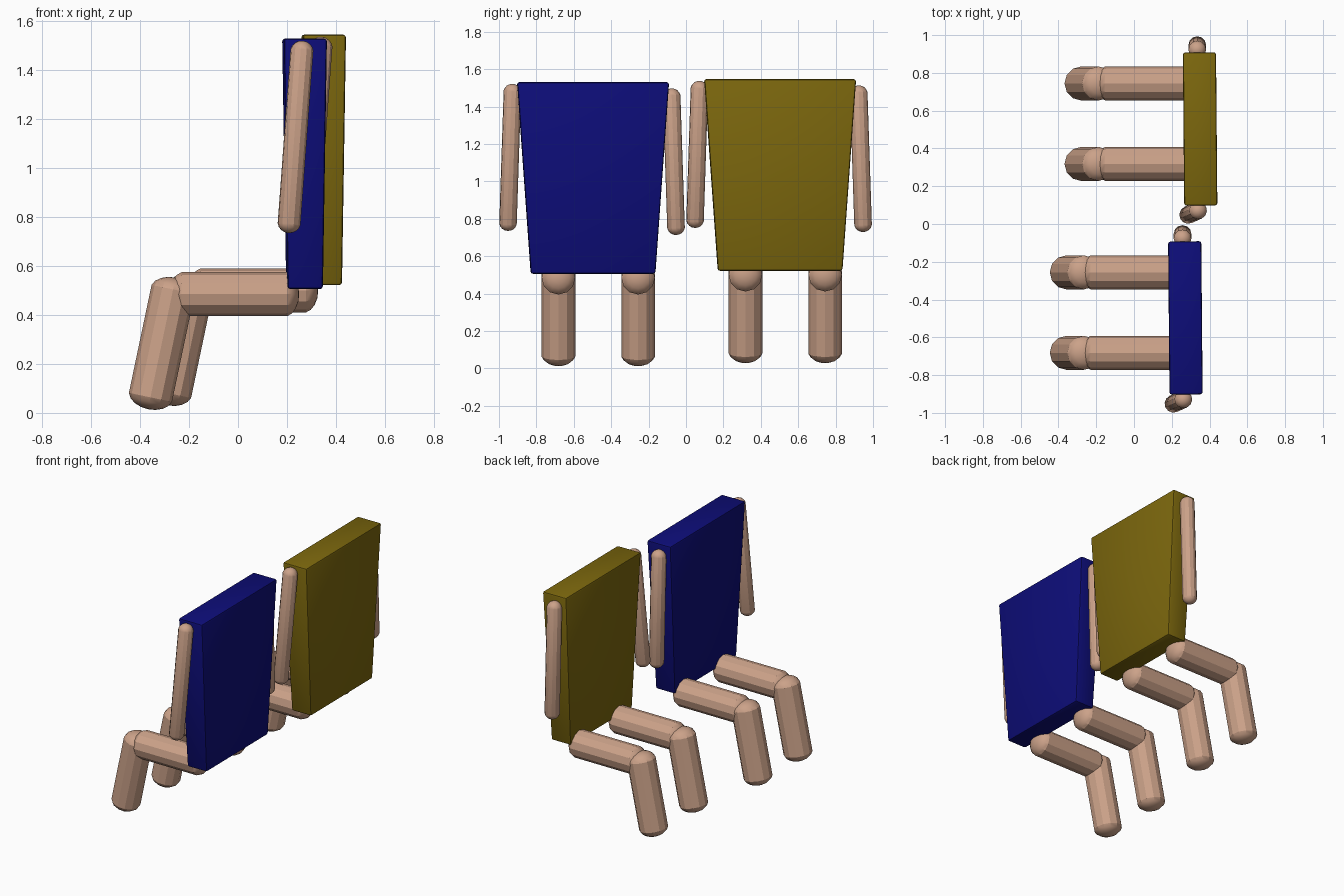
import bpy, bmesh, math
from mathutils import Vector

cube = bpy.data.objects.get("Cube")
if cube:
    bpy.data.objects.remove(cube, do_unlink=True)


def material(name, rgb):
    m = bpy.data.materials.new(name)
    m.use_nodes = True
    m.diffuse_color = (*rgb, 1)
    m.node_tree.nodes["Principled BSDF"].inputs["Base Color"].default_value = (*rgb, 1)
    return m


skin = material("skin", (0.60, 0.36, 0.25))
blue = material("dark blue", (0.004, 0.004, 0.19))
olive = material("olive yellow", (0.2, 0.135, 0.004))


def finish(name, bm, mat, angle):
    mesh = bpy.data.meshes.new(name)
    bm.to_mesh(mesh)
    bm.free()
    mesh.materials.append(mat)
    ob = bpy.data.objects.new(name, mesh)
    bpy.context.collection.objects.link(ob)
    bpy.ops.object.select_all(action="DESELECT")
    ob.select_set(True)
    bpy.context.view_layer.objects.active = ob
    bpy.ops.object.shade_smooth_by_angle(angle=math.radians(angle))
    return ob


# Faceted limb with domed ends, running from tip to tip
def limb(name, start, end, radius, cap, offset):
    start, end = Vector(start) + offset, Vector(end) + offset
    axis = end - start
    half = axis.length / 2 - cap
    bm = bmesh.new()
    bmesh.ops.create_uvsphere(bm, u_segments=12, v_segments=9, radius=1)
    widest = max(v.co.xy.length for v in bm.verts)
    for v in bm.verts:
        side = math.copysign(half, v.co.z)
        v.co = (v.co.x * radius / widest, v.co.y * radius / widest, v.co.z * cap + side)
    ob = finish(name, bm, skin, 25)
    ob.location = (start + end) / 2
    ob.rotation_euler = axis.to_track_quat("Z", "Y").to_euler()


# Tapered slab, wider at the shoulders
def torso(name, mat, offset):
    bm = bmesh.new()
    bmesh.ops.create_cube(bm, size=1)
    for v in bm.verts:
        taper = 1 if v.co.z > 0 else 0.82
        v.co = (v.co.x * 0.176 * taper, v.co.y * 0.812 * taper, v.co.z * 1.024)
    bmesh.ops.bevel(bm, geom=bm.edges[:], offset=0.012, segments=2,
                    profile=0.5, affect="EDGES")
    ob = finish(name, bm, mat, 30)
    ob.location = Vector((0.272, -0.497, 1.018)) + offset
    ob.rotation_euler.z = math.radians(0.5)


# Two seated figures, the second a shifted copy of the first
for label, mat, offset in (("blue", blue, Vector((0, 0, 0))),
                           ("olive", olive, Vector((0.078, 1.0, 0.016)))):
    torso(label + "_torso", mat, offset)
    for side, y in (("left", -0.682), ("right", -0.256)):
        limb(f"{label}_{side}_thigh", (-0.28, y, 0.485), (0.25, y, 0.485), 0.09, 0.06, offset)
        limb(f"{label}_{side}_shin", (-0.255, y, 0.553), (-0.368, y, 0.015), 0.09, 0.06, offset)
    limb(label + "_left_arm", (0.264, -0.927, 1.521), (0.206, -0.953, 0.735), 0.047, 0.045, offset)
    limb(label + "_right_arm", (0.257, -0.078, 1.497), (0.257, -0.052, 0.713), 0.047, 0.045, offset)
